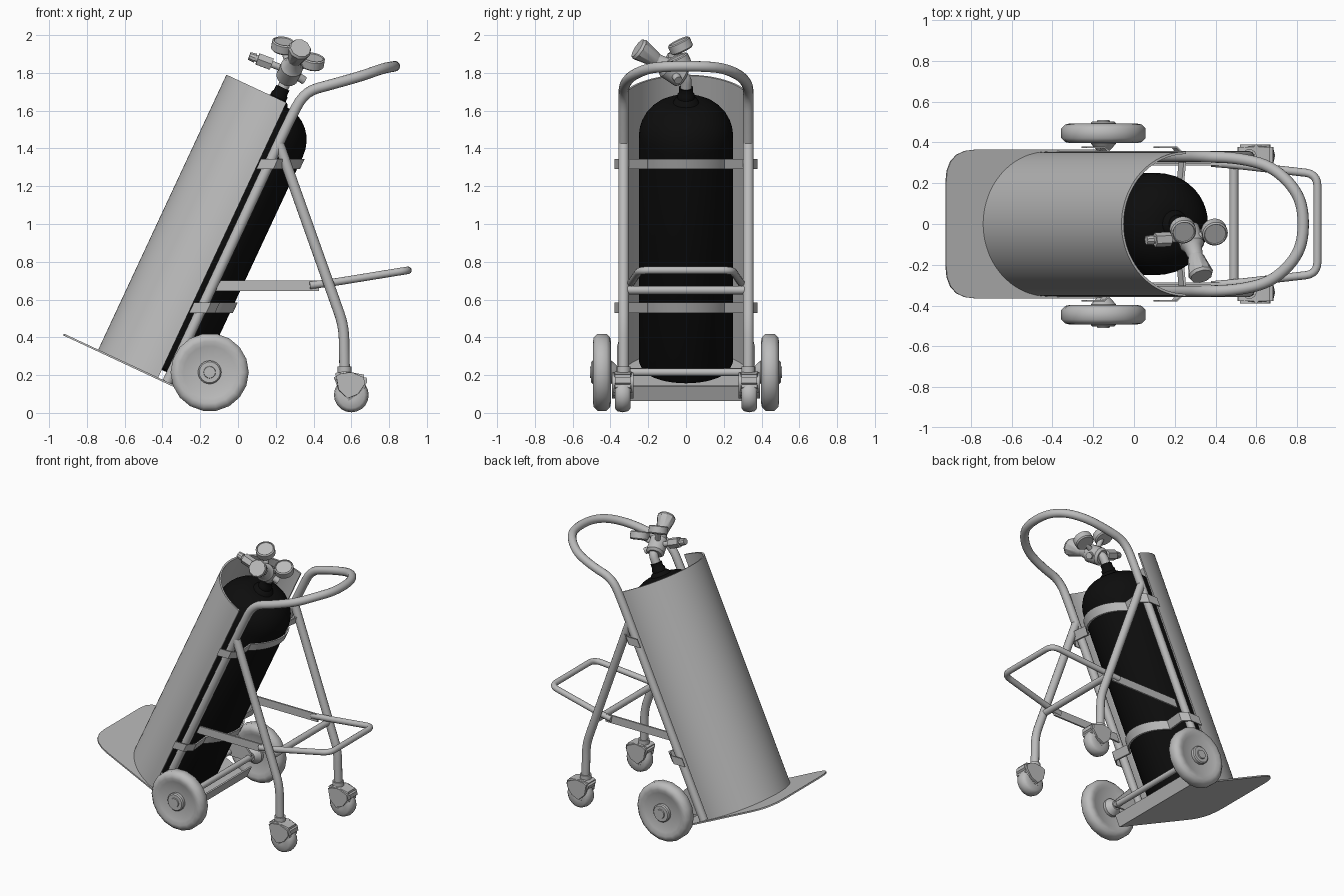
import bpy, bmesh
from math import sin, cos, pi, radians
from mathutils import Vector as V

if "Cube" in bpy.data.objects:
    bpy.data.objects.remove(bpy.data.objects["Cube"])

TILT = radians(25)


def make_material(name, value):
    m = bpy.data.materials.new(name)
    m.use_nodes = True
    m.diffuse_color = (value, value, value, 1)
    m.node_tree.nodes["Principled BSDF"].inputs["Base Color"].default_value = (value, value, value, 1)
    return m


GREY = make_material("light grey metal", 0.5)
BLACK = make_material("black paint", 0.004)


def T(u, y, w):
    """Point in the leaning frame: u across the foot plate, w up the cart."""
    return V((-0.74 + u * cos(TILT) + w * sin(TILT), y, 0.335 - u * sin(TILT) + w * cos(TILT)))


LEAN = T(0, 0, 1) - T(0, 0, 0)


def finish(name, bm, mat=GREY, angle=35):
    bmesh.ops.recalc_face_normals(bm, faces=bm.faces)
    me = bpy.data.meshes.new(name)
    bm.to_mesh(me)
    bm.free()
    me.materials.append(mat)
    ob = bpy.data.objects.new(name, me)
    bpy.context.collection.objects.link(ob)
    bpy.ops.object.select_all(action='DESELECT')
    ob.select_set(True)
    bpy.context.view_layer.objects.active = ob
    bpy.ops.object.shade_smooth_by_angle(angle=radians(angle))
    return ob


def skin(bm, rings):
    """Join successive closed rings of points and cap both ends."""
    rows = [[bm.verts.new(p) for p in r] for r in rings]
    n = len(rows[0])
    for a, b in zip(rows, rows[1:]):
        for i in range(n):
            j = (i + 1) % n
            bm.faces.new((a[i], a[j], b[j], b[i]))
    bm.faces.new(rows[0])
    bm.faces.new(rows[-1])


def lathe(name, profile, base, axis, mat=GREY, sides=24, angle=35):
    """Turn (radius, height) pairs round an axis."""
    q = V(axis).to_track_quat('Z', 'Y')
    bm = bmesh.new()
    skin(bm, [[V(base) + q @ V((r * cos(2 * pi * i / sides), r * sin(2 * pi * i / sides), h))
               for i in range(sides)] for r, h in profile])
    return finish(name, bm, mat, angle)


def rod(name, a, b, r, r2=None, sides=16):
    d = V(b) - V(a)
    return lathe(name, [(r, 0), (r2 or r, d.length)], a, d, sides=sides)


def fillet(pts, size):
    pts = [V(p) for p in pts]
    out = [pts[0]]
    for a, b, c in zip(pts, pts[1:], pts[2:]):
        p = b + (a - b).normalized() * min(size, (a - b).length * 0.48)
        q = b + (c - b).normalized() * min(size, (c - b).length * 0.48)
        for k in range(6):
            t = k / 5
            out.append(p * (1 - t) ** 2 + b * 2 * t * (1 - t) + q * t * t)
    return out + [pts[-1]]


def tube(name, pts, r, bend=0.08, sides=14):
    path = fillet(pts, bend)
    bm = bmesh.new()
    rings, side = [], None
    for i, p in enumerate(path):
        d = (path[min(i + 1, len(path) - 1)] - path[max(i - 1, 0)]).normalized()
        side = d.orthogonal() if side is None else side - d * side.dot(d)
        side.normalize()
        up = d.cross(side)
        rings.append([p + r * (side * cos(2 * pi * k / sides) + up * sin(2 * pi * k / sides))
                      for k in range(sides)])
    skin(bm, rings)
    return finish(name, bm)


def prism(name, outline, vec, bevel=0, angle=35):
    bm = bmesh.new()
    skin(bm, [[V(p) for p in outline], [V(p) + V(vec) for p in outline]])
    if bevel:
        bmesh.ops.bevel(bm, geom=bm.edges[:], offset=bevel, segments=2, affect='EDGES')
    return finish(name, bm, angle=angle)


# Foot plate with rounded toe and upturned heel
toe = fillet([T(0.62, -0.365, 0), T(-0.2, -0.365, 0), T(-0.2, 0.365, 0), T(0.62, 0.365, 0)], 0.16)
prism("foot_plate", toe, LEAN * -0.01)
prism("heel_flange", [T(0.62, -0.365, -0.01), T(0.62, 0.365, -0.01), T(0.61, 0.365, -0.01),
                      T(0.61, -0.365, -0.01)], LEAN * 0.085)

# Curved back shield
arc = [pi / 2 + pi * i / 40 for i in range(41)]
shield = [T(0.35 + 0.35 * cos(a), 0.355 * sin(a), 0) for a in arc]
shield += [T(0.35 + 0.338 * cos(a), 0.343 * sin(a), 0) for a in reversed(arc)]
prism("back_shield", shield, LEAN * 1.606)

# Gas cylinder with domed shoulder and neck
dome = [(0.06 + 0.19 * cos(a), 1.385 + 0.2 * sin(a)) for a in (pi / 2 * i / 8 for i in range(9))]
lathe("gas_cylinder", [(0.21, 0.045), (0.24, 0.055), (0.25, 0.08)] + dome, T(0.3, 0, 0), LEAN, BLACK, 40)
lathe("cylinder_neck", [(0.075, 1.57), (0.06, 1.6), (0.045, 1.61), (0.045, 1.63), (0.038, 1.64), (0.038, 1.67)],
      T(0.3, 0, 0), LEAN, BLACK)

# Main frame and handle in one bent tube
half = [T(0.405, 0.33, 0), T(0.405, 0.33, 1.5), V((0.35, 0.33, 1.7)), V((0.5, 0.325, 1.74)),
        V((0.66, 0.29, 1.785)), V((0.77, 0.2, 1.825)), V((0.83, 0.09, 1.835))]
mirror = [V((p.x, -p.y, p.z)) for p in reversed(half)]
tube("frame_and_handle", half + mirror, 0.028, 0.09)

# Straps round the cylinder, level with the ground
for label, z in (("upper", 1.29), ("lower", 0.53)):
    ax = T(0.3, 0, 0).x + (z - T(0.3, 0, 0).z) * LEAN.x / LEAN.z
    bend = [(0.28 * cos(t), 0.255 * sin(t)) for t in (radians(52 - 8 * i) for i in range(14))]
    line = [(0.06, 0.372), (0.15, 0.372), (0.185, 0.33)] + bend + [(0.185, -0.33), (0.15, -0.372), (0.06, -0.372)]
    outer = [V((ax + x + (0.012 if abs(y) < 0.36 else 0), y * 1.02, z)) for x, y in line]
    inner = [V((ax + x, y, z)) for x, y in reversed(line)]
    prism(label + "_strap", outer + inner, LEAN * 0.06)

# Luggage-style fold-out shelf loop
loop = [(0.38, 0.3, 0.675), (0.5, 0.29, 0.69), (0.9, 0.245, 0.755), (0.9, -0.245, 0.755),
        (0.5, -0.29, 0.69), (0.38, -0.3, 0.675)]
tube("shelf_loop", loop, 0.02, 0.06)
rod("leg_crossbar", (0.49, -0.32, 0.65), (0.49, 0.32, 0.65), 0.022)

# Main axle and lower cross tube
rod("axle", (-0.15, -0.42, 0.215), (-0.15, 0.42, 0.215), 0.02)
rod("lower_cross_tube", (-0.3, -0.33, 0.22), (-0.3, 0.33, 0.22), 0.018)

TYRE = [(0.06, -0.03), (0.14, -0.038), (0.165, -0.048), (0.188, -0.043), (0.207, -0.024)]
TYRE += [(r, -h) for r, h in reversed(TYRE)]
CASTER = [(0.03, -0.04), (0.07, -0.042), (0.086, -0.028), (0.092, 0)]
CASTER += [(r, -h) for r, h in reversed(CASTER[:-1])]

for label, s in (("left", 1), ("right", -1)):
    out = (0, s, 0)
    # Support leg
    tube(label + "_leg", [(0.215, s * 0.33, 1.43), (0.56, s * 0.33, 0.46), (0.565, s * 0.33, 0.2)], 0.028, 0.07)
    # Flat stay from frame to leg
    prism(label + "_stay", [(-0.12, s * 0.3, 0.645), (0.43, s * 0.3, 0.645), (0.43, s * 0.3, 0.7),
                            (-0.095, s * 0.3, 0.7)], (0, -s * 0.012, 0))
    # Large wheel with hub
    c = V((-0.15, s * 0.445, 0.215))
    lathe(label + "_wheel", TYRE, c, out, sides=18, angle=50)
    lathe(label + "_hub", [(0.03, -0.085), (0.045, -0.07), (0.062, -0.05), (0.062, 0.05), (0.055, 0.057),
                           (0.032, 0.057), (0.03, 0.064)], c, out)
    # Axle bracket
    prism(label + "_axle_bracket", [T(0.4, s * 0.335, 0.03), T(0.4, s * 0.335, 0.25), (-0.13, s * 0.335, 0.24),
                                    (-0.13, s * 0.335, 0.19)], (0, s * 0.012, 0))
    # Caster
    y = s * 0.335
    lathe(label + "_caster_wheel", CASTER, (0.6, y, 0.095), out, sides=20, angle=50)
    hood = [(0.5, 0.2), (0.54, 0.222), (0.6, 0.215), (0.68, 0.2), (0.685, 0.145), (0.635, 0.1),
            (0.575, 0.055), (0.545, 0.13)]
    prism(label + "_caster_hood", [(x, y - 0.056, z) for x, z in hood], (0, 0.112, 0), 0.014, 50)
    rod(label + "_caster_collar", (0.565, s * 0.33, 0.21), (0.565, s * 0.33, 0.245), 0.037)

# Valve and regulator
body = V((0.275, -0.07, 1.81))
tube("valve_pipe", [T(0.3, 0, 1.65), T(0.3, 0, 1.73), body], 0.03, 0.03)
knob_dir = V((0.06, -0.2, 0.13)).normalized()
lathe("regulator_body", [(0.045, -0.07), (0.06, -0.055), (0.06, 0.04), (0.045, 0.06), (0.035, 0.12)],
      body, knob_dir)
lathe("regulator_knob", [(0.035, 0.1), (0.042, 0.12), (0.062, 0.215), (0.055, 0.23)], body, knob_dir, sides=10)
face_dir = V((0.15, -0.4, 0.85)).normalized()
for label, p in (("left", (0.395, -0.04, 1.86)), ("right", (0.24, -0.03, 1.945))):
    rod(label + "_gauge_stem", body, V(p), 0.018)
    lathe(label + "_gauge", [(0.055, -0.03), (0.063, -0.022), (0.063, 0.02), (0.055, 0.026), (0.052, 0.02)],
          p, face_dir)
tip = V((0.06, -0.08, 1.89))
rod("outlet_stem", body, tip, 0.018)
rod("outlet_nut", body.lerp(tip, 0.45), body.lerp(tip, 0.8), 0.036, sides=6)
rod("outlet_tip", body.lerp(tip, 0.85), tip, 0.026, 0.022, sides=10)
rod("side_plug", body, body + V((0.075, 0.03, -0.05)), 0.022)
